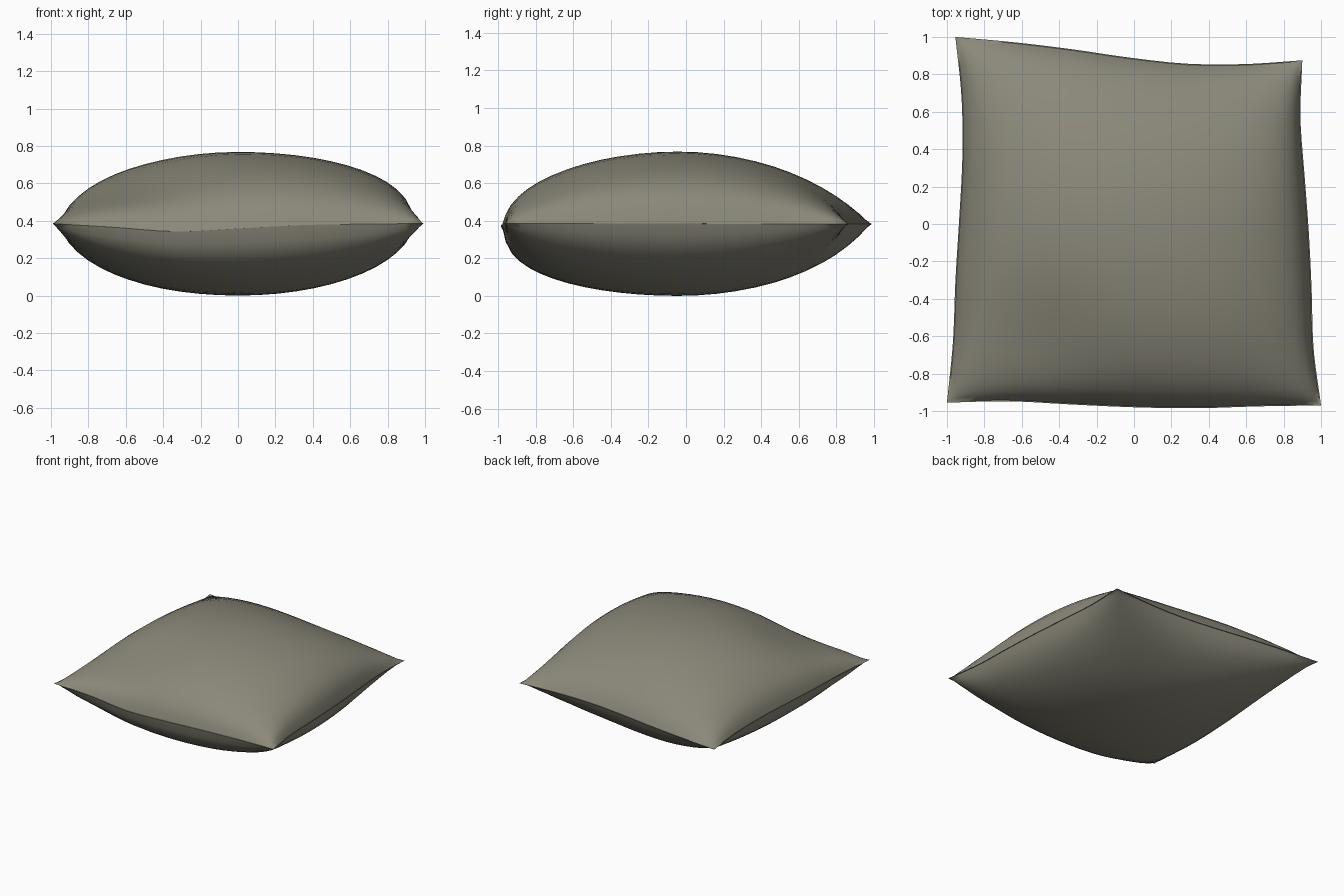
import bpy, bmesh, math
from math import exp

if "Cube" in bpy.data.objects:
    bpy.data.objects.remove(bpy.data.objects["Cube"])

N = 28  # grid divisions per side


def curve(pts, t):
    """Smooth curve through evenly spaced values, t in 0..1"""
    n = len(pts) - 1
    i = min(int(t * n), n - 1)
    f = t * n - i
    b, c = pts[i], pts[i + 1]
    a = pts[i - 1] if i > 0 else 2 * b - c
    d = pts[i + 2] if i + 2 <= n else 2 * c - b
    return b + 0.5 * f * (c - a + f * (2*a - 5*b + 4*c - d + f * (3*(b - c) + d - a)))


# Seam outline, each edge sampled evenly
FRONT_Y = [-.955, -.948, -.965, -.98, -.985, -.975, -.97]
FRONT_Z = [.385, .365, .342, .358, .376, .382, .385]
BACK_Y = [1, .972, .935, .89, .857, .855, .875]
LEFT_X = [-1, -.968, -.955, -.935, -.918, -.922, -.955]
RIGHT_X = [1, .96, .95, .935, .912, .89, .9]


def seam_point(s, t):
    x = curve(LEFT_X, t) * (1 - s) + curve(RIGHT_X, t) * s
    y = curve(FRONT_Y, s) * (1 - t) + curve(BACK_Y, s) * t
    z = curve(FRONT_Z, s) * (1 - t) + .383 * t
    return x, y, z


def puff(w, low, high):
    """Rounded inflation profile, 0 at the stitched rim"""
    w = max(-1, min(1, w / .985))
    return (1 - w * w) ** (low if w < 0 else high)


def top_z(u, v, z):
    h = puff(u, .5, .4) * puff(v, .5, .63)
    dent = .22 * exp(-((u + .6) ** 2 + (v + .75) ** 2) / .16)
    return z + (.768 - z) * h * (1 - dent)


def bottom_z(u, v, z):
    return z * (1 - puff(u, .5, .5) * puff(v, .4, .57))


# Cushion: two inflated sheets sharing one seam
bm = bmesh.new()
ring = {}
for side, height in ((1, top_z), (-1, bottom_z)):
    g = {}
    for i in range(N + 1):
        for j in range(N + 1):
            u = math.sin((i / N - .5) * math.pi)
            v = math.sin((j / N - .5) * math.pi)
            x, y, z = seam_point((u + 1) / 2, (v + 1) / 2)
            if i in (0, N) or j in (0, N):
                if (i, j) not in ring:
                    ring[i, j] = bm.verts.new((x, y, z))
                g[i, j] = ring[i, j]
            else:
                g[i, j] = bm.verts.new((x, y, height(u, v, z)))
    for i in range(N):
        for j in range(N):
            q = [g[i, j], g[i + 1, j], g[i + 1, j + 1], g[i, j + 1]]
            # corner quads with all four verts distinct are always valid
            bm.faces.new(q if side > 0 else q[::-1])

me = bpy.data.meshes.new("cushion")
bm.to_mesh(me)
bm.free()
cushion = bpy.data.objects.new("cushion", me)
bpy.context.collection.objects.link(cushion)

fabric = bpy.data.materials.new("grey olive fabric")
fabric.diffuse_color = (.26, .25, .195, 1)
fabric.use_nodes = True
fabric.node_tree.nodes["Principled BSDF"].inputs["Base Color"].default_value = fabric.diffuse_color
me.materials.append(fabric)

bpy.context.view_layer.objects.active = cushion
cushion.select_set(True)
bpy.ops.object.shade_smooth_by_angle(angle=math.radians(50))
